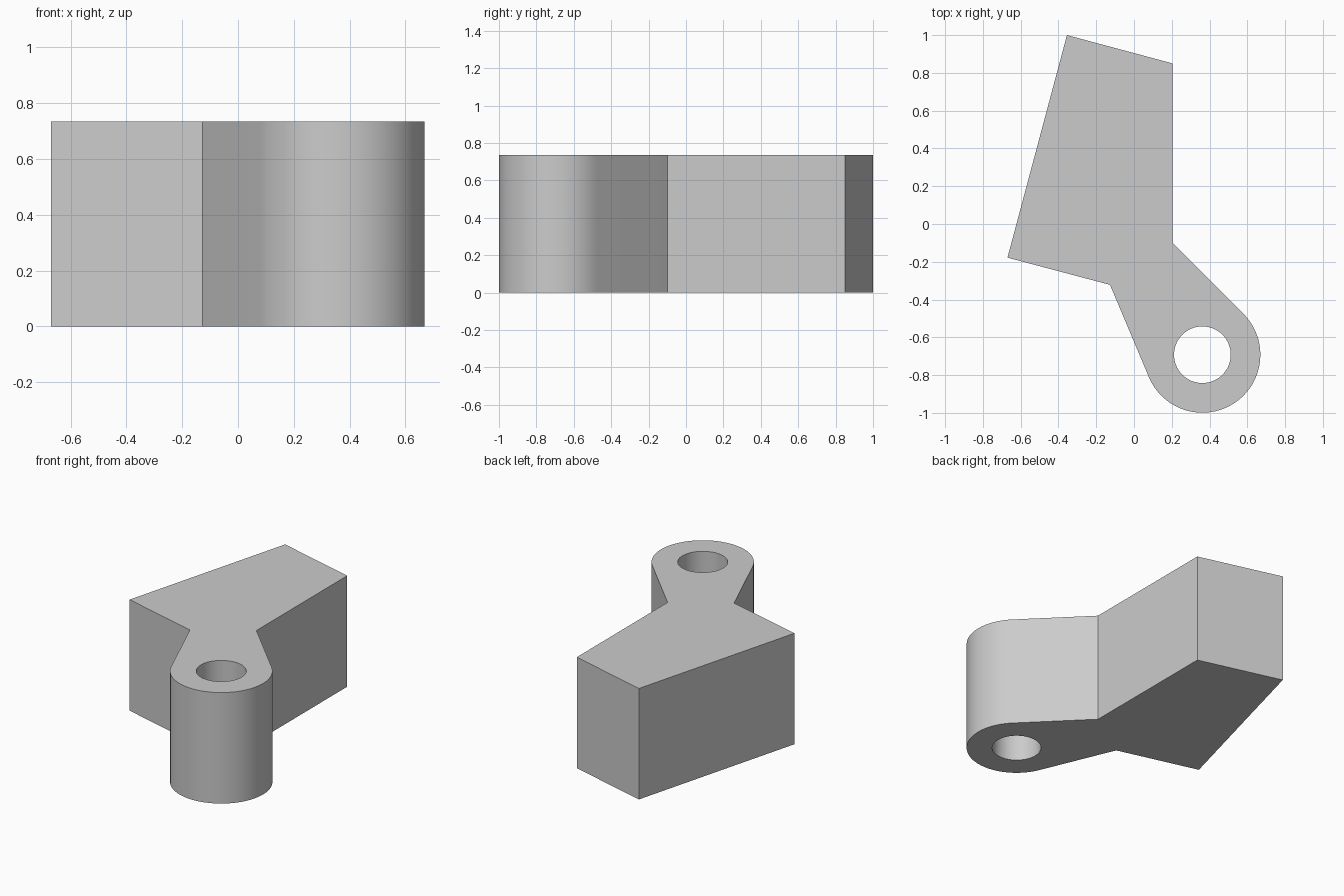
import bpy
import bmesh
from math import acos, atan2, cos, sin, tau
from mathutils import Vector

cube = bpy.data.objects.get("Cube")
if cube:
    bpy.data.objects.remove(cube, do_unlink=True)

HEIGHT = 0.735
EYE = Vector((0.362, -0.692))   # centre of the pivot eye
EYE_RADIUS = 0.307
BORE_RADIUS = 0.15


def arc(radius, start, end, steps):
    """Points on a circle about the eye centre, both ends included."""
    angles = [start + (end - start) * i / steps for i in range(steps + 1)]
    return [EYE + radius * Vector((cos(a), sin(a))) for a in angles]


def tangent_angle(point, side):
    """Angle at which a line from the point touches the eye."""
    d = point - EYE
    return atan2(d.y, d.x) + side * acos(EYE_RADIUS / d.length)


def add_loop(bm, points):
    verts = [bm.verts.new((p.x, p.y, 0)) for p in points]
    return [bm.edges.new((v, verts[i - 1])) for i, v in enumerate(verts)]


# Outline: block corners, then the neck flaring tangentially into the eye
left_neck = Vector((-0.127, -0.322))
right_neck = Vector((0.205, -0.1))
outline = [Vector((0.205, 0.85)), Vector((-0.355, 1.0)),
           Vector((-0.67, -0.178)), left_neck]
outline += arc(EYE_RADIUS, tangent_angle(left_neck, 1),
               tangent_angle(right_neck, -1) + tau, 48)
outline.append(right_neck)
bore = arc(BORE_RADIUS, 0, tau, 64)[:-1]

# Fill the outline around the bore and extrude it to full height
bm = bmesh.new()
edges = add_loop(bm, outline) + add_loop(bm, bore)
bmesh.ops.triangle_fill(bm, edges=edges, use_beauty=True)
result = bmesh.ops.extrude_face_region(bm, geom=bm.faces[:], use_keep_orig=True)
top = [g for g in result["geom"] if isinstance(g, bmesh.types.BMVert)]
bmesh.ops.translate(bm, verts=top, vec=(0, 0, HEIGHT))
bmesh.ops.recalc_face_normals(bm, faces=bm.faces[:])
mesh = bpy.data.meshes.new("lever_block")
bm.to_mesh(mesh)
bm.free()

lever = bpy.data.objects.new("lever_block", mesh)
bpy.context.collection.objects.link(lever)

# Plain grey finish
grey = bpy.data.materials.new("light_grey")
grey.use_nodes = True
colour = (0.6, 0.6, 0.6, 1)
grey.diffuse_color = colour
grey.node_tree.nodes["Principled BSDF"].inputs["Base Color"].default_value = colour
mesh.materials.append(grey)

# Smooth round walls, sharp corners
bpy.ops.object.select_all(action="DESELECT")
lever.select_set(True)
bpy.context.view_layer.objects.active = lever
bpy.ops.object.shade_smooth_by_angle()
